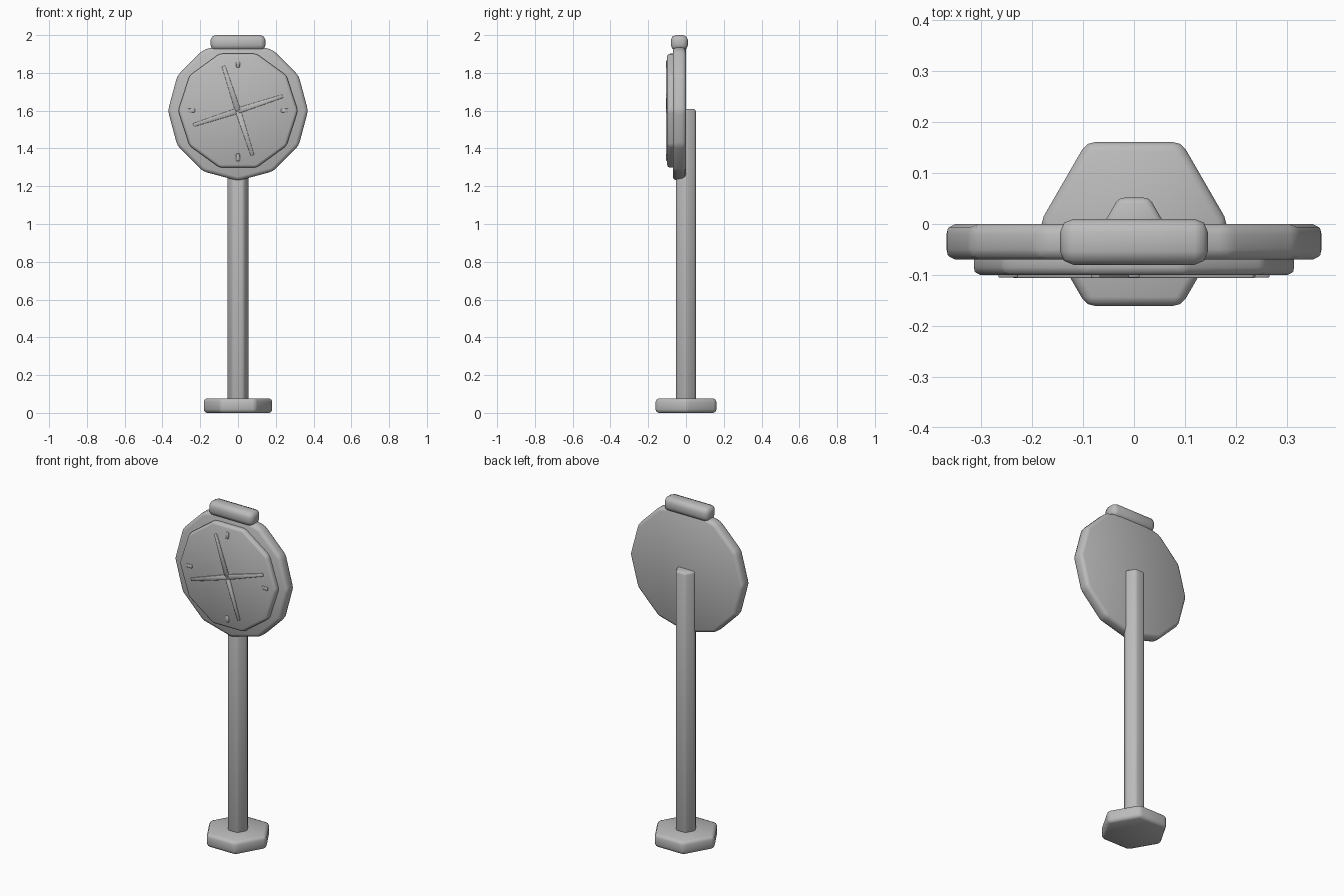
import bpy, bmesh, math
from mathutils import Matrix, Vector

if "Cube" in bpy.data.objects:
    bpy.data.objects.remove(bpy.data.objects["Cube"])

metal = bpy.data.materials.new("plain_grey")
metal.diffuse_color = (0.5, 0.5, 0.5, 1)
metal.use_nodes = True
metal.node_tree.nodes["Principled BSDF"].inputs["Base Color"].default_value = metal.diffuse_color

HUB = 1.6  # height of the dial centre


def finish(name, bm, bevel, matrix, segments=2):
    """Bevel every edge, place the part, shade smooth and link it."""
    bmesh.ops.bevel(bm, geom=bm.edges[:], offset=bevel, segments=segments,
                    profile=0.5, affect='EDGES', clamp_overlap=True)
    bm.transform(matrix)
    bmesh.ops.recalc_face_normals(bm, faces=bm.faces[:])
    for f in bm.faces:
        f.smooth = True
    me = bpy.data.meshes.new(name)
    bm.to_mesh(me)
    bm.free()
    me.materials.append(metal)
    ob = bpy.data.objects.new(name, me)
    bpy.context.collection.objects.link(ob)
    return ob


def prism(name, sides, radius, depth, bevel, matrix, turn=0.0):
    """Regular prism along local z, first corner at angle turn."""
    bm = bmesh.new()
    ring = [bm.verts.new((radius * math.cos(turn + 2 * math.pi * i / sides),
                          radius * math.sin(turn + 2 * math.pi * i / sides), 0))
            for i in range(sides)]
    face = bm.faces.new(ring)
    top = bmesh.ops.extrude_face_region(bm, geom=[face])["geom"]
    bmesh.ops.translate(bm, vec=(0, 0, depth),
                        verts=[v for v in top if isinstance(v, bmesh.types.BMVert)])
    return finish(name, bm, bevel, matrix)


def taper_bar(name, r0, r1, w0, w1, y0, y1, angle):
    """Thin radial bar on the dial front, from radius r0 to r1."""
    bm = bmesh.new()
    bmesh.ops.create_cube(bm, size=1)
    for v in bm.verts:
        outer = v.co.z > 0
        v.co = Vector((v.co.x * (w1 if outer else w0),
                       y0 if v.co.y > 0 else y1,
                       r1 if outer else r0))
    m = Matrix.Translation((0, 0, HUB)) @ Matrix.Rotation(angle, 4, 'Y')
    return finish(name, bm, 0.002, m, 1)


# foot and post
prism("foot", 6, 0.186, 0.077, 0.018, Matrix.Identity(4))
prism("post", 6, 0.06, 1.575, 0.012, Matrix.Translation((0, 0, 0.035)))

# dial housing and raised face, extruded towards the front
front = Matrix.Rotation(math.pi / 2, 4, 'X')
prism("dial_housing", 12, 0.371, 0.07, 0.02, Matrix.Translation((0, 0, HUB)) @ front)
prism("dial_face", 10, 0.317, 0.05, 0.015, Matrix.Translation((0, -0.05, HUB)) @ front)

# crossed hands and quarter marks
for i in range(4):
    a = i * math.pi / 2
    taper_bar(f"hand_{i + 1}", 0.0, 0.248, 0.03, 0.018, -0.09, -0.106,
              a - math.radians(18))
    taper_bar(f"quarter_mark_{i + 1}", 0.228, 0.266, 0.018, 0.022, -0.09, -0.105, a)

# cap on top of the housing
bm = bmesh.new()
bmesh.ops.create_cube(bm, size=1)
bmesh.ops.scale(bm, vec=(0.29, 0.09, 0.08), verts=bm.verts[:])
finish("top_cap", bm, 0.026, Matrix.Translation((0, -0.035, 1.96)))
